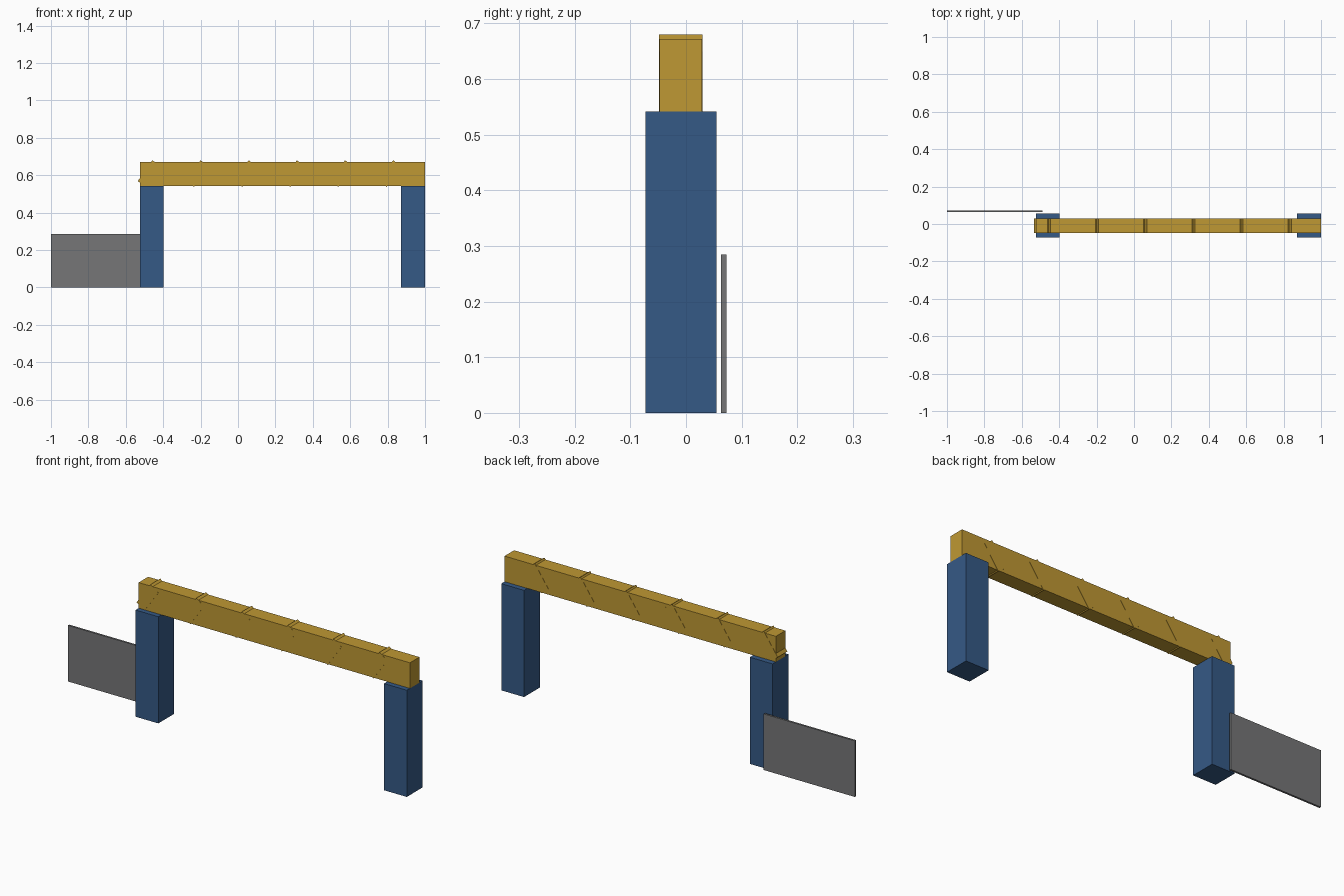
import bpy
import math

if "Cube" in bpy.data.objects:
    bpy.data.objects.remove(bpy.data.objects["Cube"])


def material(name, rgb):
    m = bpy.data.materials.new(name)
    m.diffuse_color = (*rgb, 1)
    m.use_nodes = True
    m.node_tree.nodes["Principled BSDF"].inputs["Base Color"].default_value = m.diffuse_color
    return m


blue = material("post blue", (0.036, 0.101, 0.240))
gold = material("beam gold", (0.52, 0.314, 0.033))
grey = material("panel grey", (0.180, 0.182, 0.186))


def box(name, x, y, z, mat, tilt=0.0):
    """Box from (min, max) ranges, optionally tilted about the y axis."""
    bpy.ops.mesh.primitive_cube_add(
        size=1, location=[(a + b) / 2 for a, b in (x, y, z)])
    ob = bpy.context.object
    ob.name = name
    ob.scale = [b - a for a, b in (x, y, z)]
    ob.rotation_euler[1] = tilt
    ob.data.materials.append(mat)
    return ob


# Two upright posts
for name, x0 in (("left_post", -0.525), ("right_post", 0.872)):
    box(name, (x0, x0 + 0.128), (-0.073, 0.055), (0, 0.542), blue)

# Cross beam resting on the posts
box("cross_beam", (-0.525, 1.0), (-0.048, 0.0285), (0.542, 0.672), gold)

# Tilted blocks set in the beam, only their corners and faces stand proud
for i in range(6):
    cx, cz = -0.475 + 0.2575 * i, 0.609
    box(f"slanted_block_{i + 1}", (cx - 0.0268, cx + 0.0268), (-0.0485, 0.0295),
        (cz - 0.068, cz + 0.068), gold, math.radians(35))

# Thin side panel behind the left post
box("side_panel", (-1.0, -0.488), (0.063, 0.073), (0, 0.285), grey)
